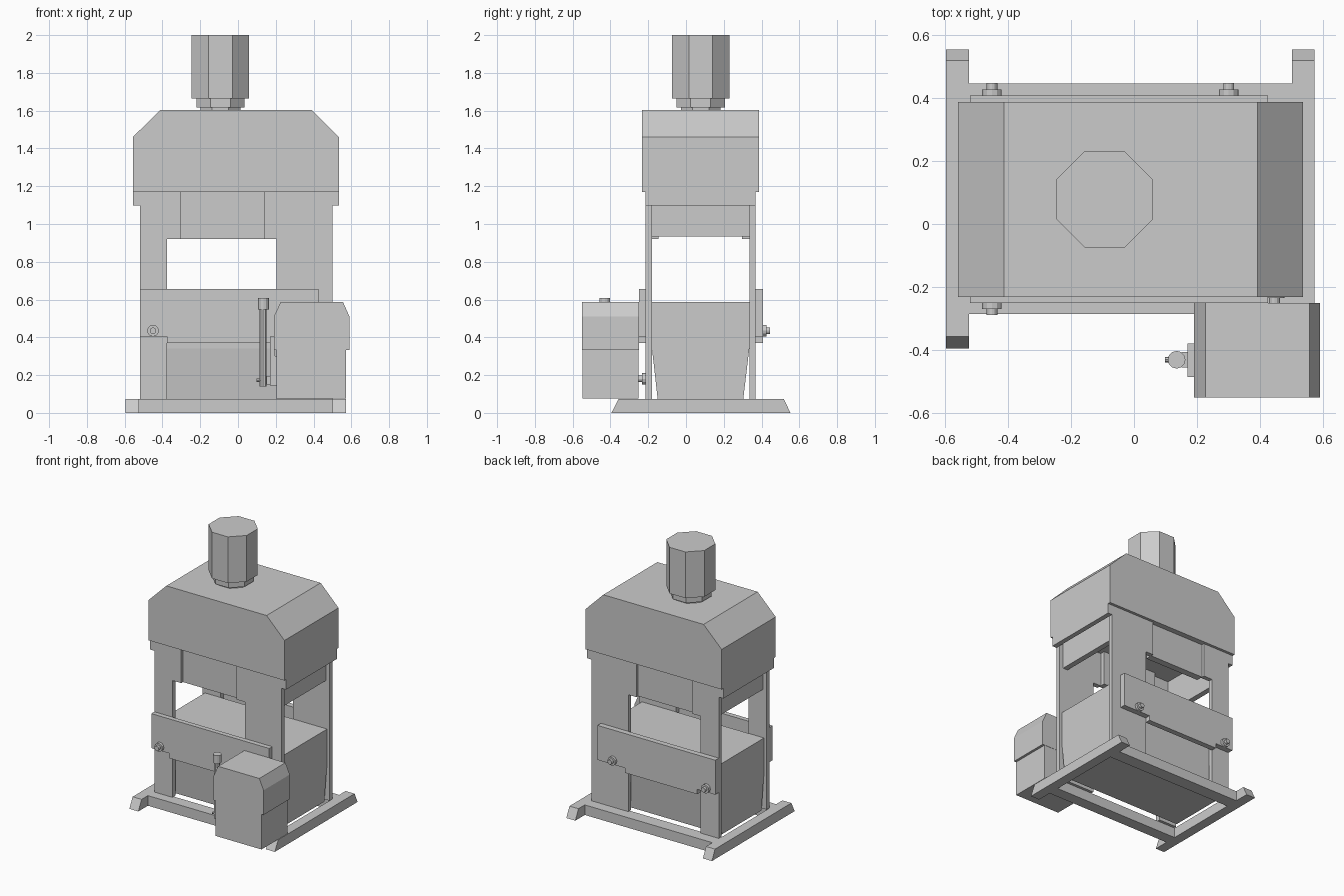
import bpy, bmesh
from math import pi, cos
from mathutils import Matrix


def finish(name, bm):
    bmesh.ops.recalc_face_normals(bm, faces=bm.faces)
    me = bpy.data.meshes.new(name)
    bm.to_mesh(me)
    bm.free()
    ob = bpy.data.objects.new(name, me)
    bpy.context.collection.objects.link(ob)
    return ob


def prism(name, pts, a, b, axis='y'):
    """Extrude a profile: (x,z) along y, or (y,z) along x."""
    bm = bmesh.new()
    put = (lambda p, d: (p[0], d, p[1])) if axis == 'y' else (lambda p, d: (d, p[0], p[1]))
    lo = [bm.verts.new(put(p, a)) for p in pts]
    hi = [bm.verts.new(put(p, b)) for p in pts]
    bm.faces.new(lo)
    bm.faces.new(hi)
    n = len(pts)
    for i in range(n):
        j = (i + 1) % n
        bm.faces.new((lo[i], lo[j], hi[j], hi[i]))
    return finish(name, bm)


def box(name, x0, x1, y0, y1, z0, z1):
    return prism(name, [(x0, z0), (x1, z0), (x1, z1), (x0, z1)], y0, y1)


def cyl(name, c, r, h, sides, axis='z', turn=0.0):
    """Cylinder centred on c along the given axis."""
    bm = bmesh.new()
    rot = {'z': Matrix(), 'y': Matrix.Rotation(pi / 2, 4, 'X'),
           'x': Matrix.Rotation(pi / 2, 4, 'Y')}[axis]
    bmesh.ops.create_cone(bm, cap_ends=True, segments=sides, radius1=r, radius2=r, depth=h,
                          matrix=Matrix.Translation(c) @ rot @ Matrix.Rotation(turn, 4, 'Z'))
    return finish(name, bm)


# Base: two sloped-end feet joined by rails
foot = [(-0.395, 0), (0.553, 0), (0.518, 0.073), (-0.357, 0.073)]
prism("left_foot", foot, -0.595, -0.523, 'x')
prism("right_foot", foot, 0.5, 0.572, 'x')
box("front_base_rail", -0.523, 0.5, -0.285, -0.2, 0, 0.073)
box("back_base_rail", -0.523, 0.5, 0.35, 0.445, 0, 0.073)

# Table body with tapered lower flanks
prism("table_body", [(-0.15, 0.073), (0.303, 0.073), (0.335, 0.34), (0.335, 0.587),
                     (-0.18, 0.587), (-0.18, 0.34)], -0.5, 0.48, 'x')

# Front and back frames, cross plates and slide plates
left_col = [(-0.52, 0.073), (-0.375, 0.073), (-0.375, 0.92), (-0.305, 0.92),
            (-0.305, 1.18), (-0.52, 1.18)]
right_col = [(0.5, 0.073), (0.5, 1.18), (0.14, 1.18), (0.14, 0.92), (0.205, 0.92), (0.205, 0.073)]
cross = [(-0.52, 0.405), (-0.375, 0.405), (-0.375, 0.37), (0.205, 0.37), (0.205, 0.405),
         (0.425, 0.405), (0.425, 0.655), (-0.52, 0.655)]
for side, c, p, s in (("front", (-0.215, -0.18), (-0.25, -0.215), (-0.195, -0.145)),
                      ("back", (0.335, 0.367), (0.367, 0.407), (0.297, 0.347))):
    prism(side + "_left_column", left_col, *c)
    prism(side + "_right_column", right_col, *c)
    prism(side + "_cross_plate", cross, *p)
    box(side + "_slide_plate", -0.305, 0.14, *s, 0.92, 1.18)
box("left_side_panel", -0.49, -0.45, -0.18, 0.335, 0.935, 1.18)
box("right_side_panel", 0.43, 0.47, -0.18, 0.335, 0.935, 1.18)

# Head cover with chamfered shoulders and side flaps
prism("head_cover", [(-0.557, 1.17), (0.535, 1.17), (0.535, 1.46), (0.392, 1.603),
                     (-0.412, 1.603), (-0.557, 1.46)], -0.232, 0.387)
box("left_head_flap", -0.557, -0.52, -0.215, 0.367, 1.097, 1.17)
box("right_head_flap", 0.5, 0.535, -0.215, 0.367, 1.097, 1.17)

# Octagonal cylinder on top
for name, apothem, z0, z1 in (("cylinder_flange", 0.105, 1.6, 1.62),
                              ("cylinder_neck", 0.128, 1.618, 1.667),
                              ("cylinder_body", 0.1525, 1.665, 2.0)):
    cyl(name, (-0.093, 0.078, (z0 + z1) / 2), apothem / cos(pi / 8), z1 - z0, 8, 'z', pi / 8)

# Bolts on the plates
for i, (x, y, z, d) in enumerate(((-0.45, -0.25, 0.435, -1), (-0.45, 0.407, 0.435, 1),
                                  (0.3, 0.407, 0.435, 1), (0.445, -0.215, 0.18, -1))):
    cyl(f"bolt_nut_{i}", (x, y + d * 0.009, z), 0.031, 0.02, 12, 'y')
    cyl(f"bolt_stem_{i}", (x, y + d * 0.02, z), 0.017, 0.038, 12, 'y')

# Control cabinet
box("cabinet_base", 0.205, 0.572, -0.548, -0.252, 0.076, 0.335)
prism("cabinet_cover", [(0.19, 0.332), (0.59, 0.332), (0.59, 0.51), (0.556, 0.587),
                        (0.226, 0.587), (0.19, 0.51)], -0.55, -0.25)

# Lever and its bracket
box("lever_bracket", 0.17, 0.206, -0.485, -0.378, 0.145, 0.3)
box("lever_upper_bracket", 0.17, 0.195, -0.485, -0.378, 0.3, 0.405)
box("lever_link", 0.15, 0.175, -0.455, -0.405, 0.15, 0.195)
cyl("lever_rod", (0.133, -0.43, 0.345), 0.02, 0.41, 10)
cyl("lever_grip", (0.135, -0.43, 0.577), 0.028, 0.06, 12)
cyl("lever_pin", (0.13, -0.43, 0.172), 0.009, 0.064, 8, 'x')
